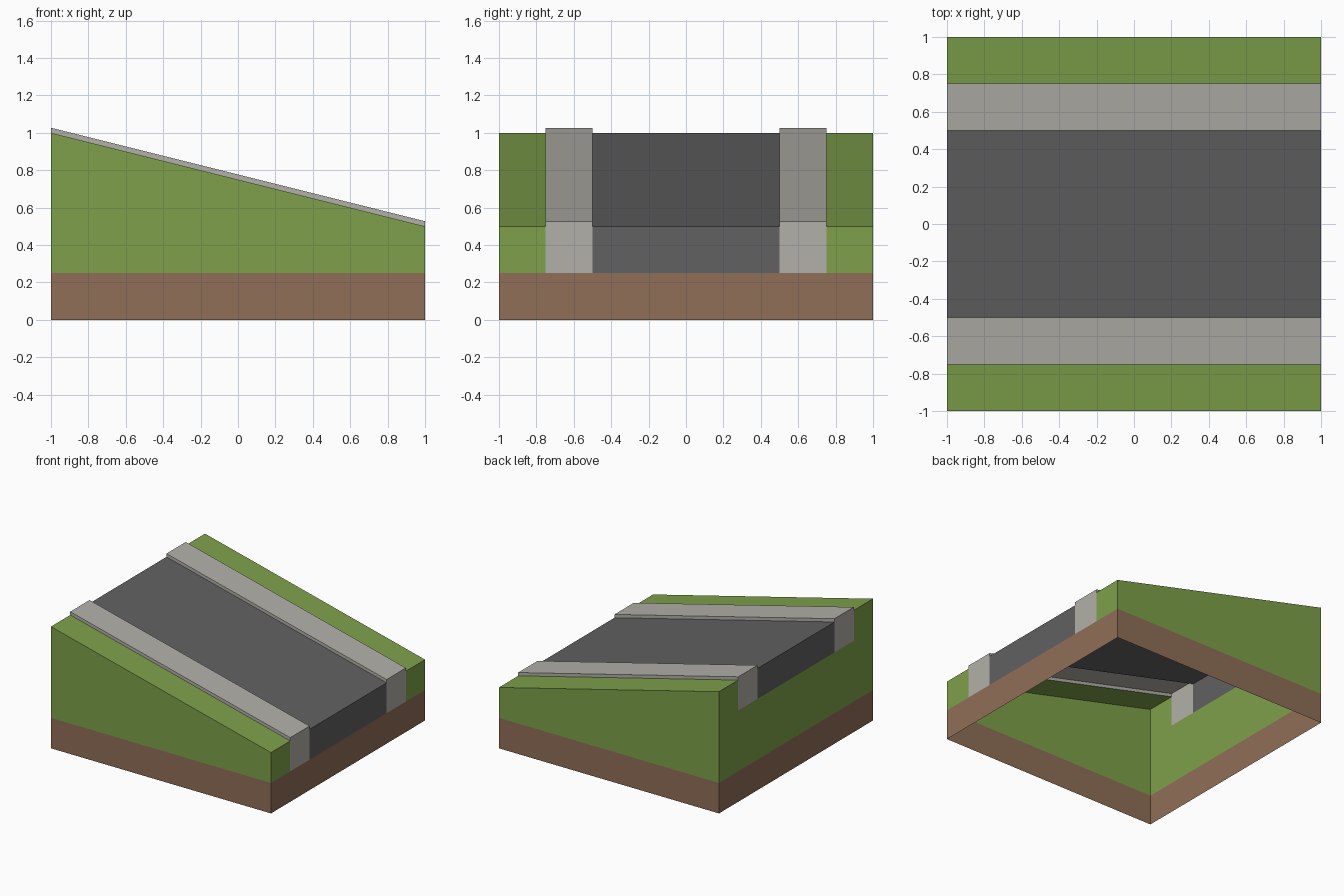
import bpy
import bmesh

if "Cube" in bpy.data.objects:
    bpy.data.objects.remove(bpy.data.objects["Cube"])


def material(name, rgb):
    """Flat colour from 0-255 sRGB."""
    lin = [(c / 255 / 12.92) if c < 11 else ((c / 255 + 0.055) / 1.055) ** 2.4 for c in rgb]
    m = bpy.data.materials.new(name)
    m.diffuse_color = (*lin, 1)
    m.use_nodes = True
    m.node_tree.nodes["Principled BSDF"].inputs["Base Color"].default_value = m.diffuse_color
    return m


GRASS = material("grass green", (126, 160, 74))
SOIL = material("soil brown", (143, 110, 87))
STONE = material("pavement grey", (178, 176, 168))
ASPHALT = material("asphalt grey", (97, 97, 97))

HIGH, LOW, SOIL_TOP, LIFT = 1.0, 0.5, 0.25, 0.027


def make(name, faces, mat):
    """Open sheet object from a list of faces given as corner points."""
    bm = bmesh.new()
    for f in faces:
        bm.faces.new([bm.verts.new(p) for p in f])
    bmesh.ops.remove_doubles(bm, verts=bm.verts, dist=1e-5)
    mesh = bpy.data.meshes.new(name)
    bm.to_mesh(mesh)
    bm.free()
    mesh.materials.append(mat)
    obj = bpy.data.objects.new(name, mesh)
    bpy.context.collection.objects.link(obj)


def sweep(profile, y0, y1):
    """Faces of an x-z profile extruded from y0 to y1."""
    return [[(*p[:1], y0, p[1]), (q[0], y0, q[1]), (q[0], y1, q[1]), (p[0], y1, p[1])]
            for p, q in zip(profile, profile[1:])]


def side(y, left, right, outward):
    """Upright wall at y; left/right are (bottom, top) heights at x = -1 and 1."""
    f = [(-1, y, left[0]), (1, y, right[0]), (1, y, right[1]), (-1, y, left[1])]
    return f if outward < 0 else f[::-1]


def slope(left_bottom, lift=0):
    """Sloping top with a short wall at each end."""
    return [(-1, left_bottom), (-1, HIGH + lift), (1, LOW + lift), (1, SOIL_TOP)]


# Soil band round the base, open underneath
make("soil_base",
     sweep([(-1, 0), (-1, SOIL_TOP)], -1, 1) + sweep([(1, SOIL_TOP), (1, 0)], -1, 1)
     + [side(s, (0, SOIL_TOP), (0, SOIL_TOP), s) for s in (-1, 1)], SOIL)

# Grass bank below the road on the high end
make("grass_end_bank", sweep([(-1, SOIL_TOP), (-1, 0.75)], -0.75, 0.75), GRASS)

# Road
make("road", sweep(slope(0.75), -0.5, 0.5), ASPHALT)

for label, s in (("front", -1), ("back", 1)):
    # Grass verge with its outer wall
    y0, y1 = sorted((s * 0.75, s * 1.0))
    make(label + "_grass_verge", sweep(slope(SOIL_TOP), y0, y1)
         + [side(s, (SOIL_TOP, HIGH), (SOIL_TOP, LOW), s)], GRASS)
    # Raised pavement with a low step on both sides
    y0, y1 = sorted((s * 0.5, s * 0.75))
    step = (HIGH, HIGH + LIFT), (LOW, LOW + LIFT)
    make(label + "_pavement", sweep(slope(0.75, LIFT), y0, y1)
         + [side(y0, *step, -1), side(y1, *step, 1)], STONE)
